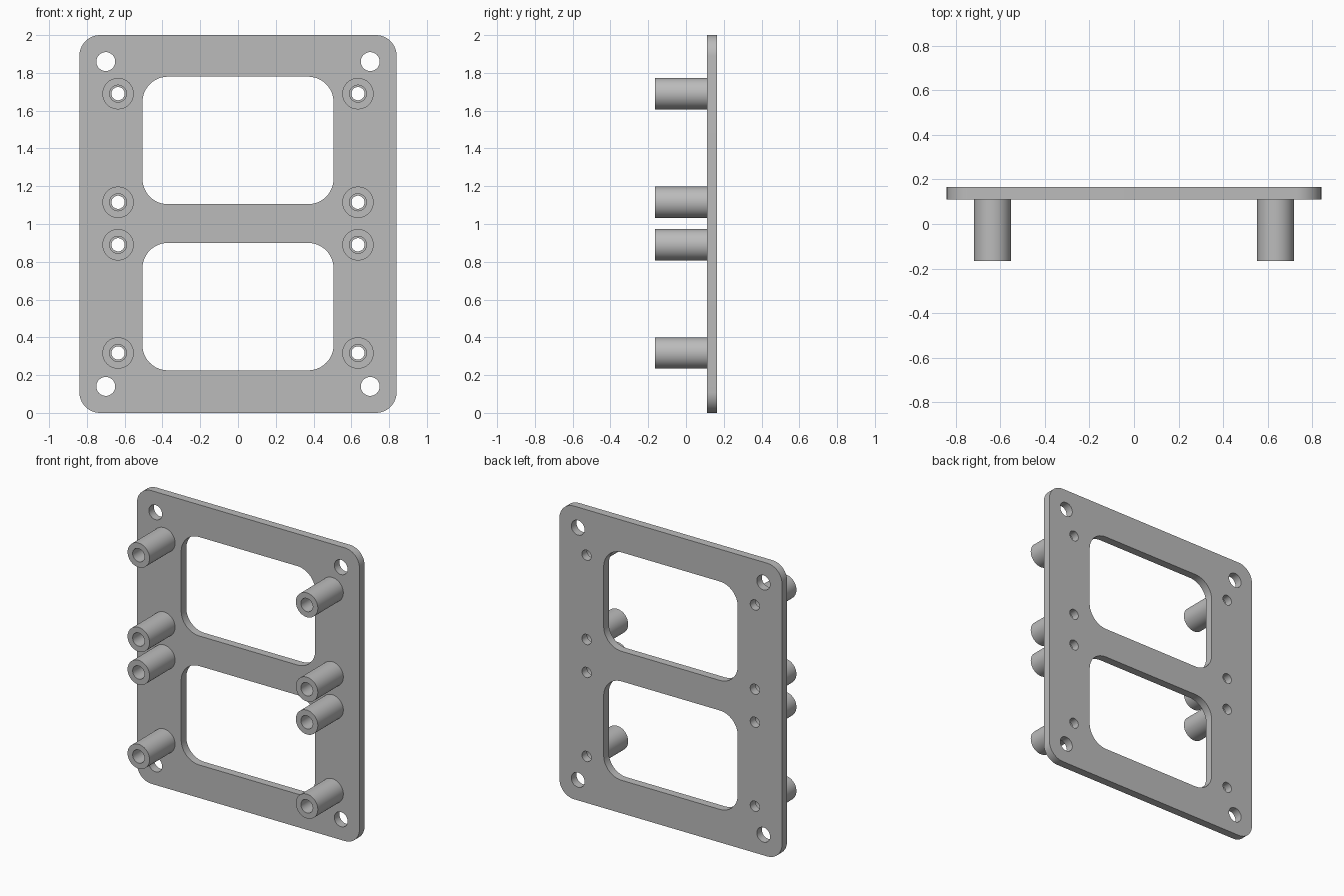
import bpy, bmesh, math
from mathutils import Matrix

cube = bpy.data.objects.get("Cube")
if cube:
    bpy.data.objects.remove(cube, do_unlink=True)

BACK, FACE, TIP = 0.165, 0.11, -0.165      # y of plate back, plate front, standoff ends
POST_X, POST_Z = 0.635, (0.317, 0.89, 1.115, 1.69)
BOLT_X, BOLT_Z = 0.70, (0.14, 1.86)

grey = bpy.data.materials.new("grey")
grey.use_nodes = True
colour = (0.5, 0.5, 0.5, 1)
grey.diffuse_color = colour
grey.node_tree.nodes["Principled BSDF"].inputs["Base Color"].default_value = colour


def finish(ob):
    ob.data.materials.clear()
    ob.data.materials.append(grey)
    bpy.ops.object.select_all(action='DESELECT')
    ob.select_set(True)
    bpy.context.view_layer.objects.active = ob
    bpy.ops.object.shade_smooth_by_angle(angle=math.radians(30))


def rounded_rect(half_x, z0, z1, r, steps=12):
    """Outline of a rectangle with rounded corners, centred on x = 0."""
    corners = [(half_x - r, z1 - r), (r - half_x, z1 - r),
               (r - half_x, z0 + r), (half_x - r, z0 + r)]
    return [(cx + r * math.cos(a), cz + r * math.sin(a))
            for q, (cx, cz) in enumerate(corners)
            for a in [(q + i / steps) * math.pi / 2 for i in range(steps + 1)]]


def circle(x, z, r, n=48):
    return [(x + r * math.cos(i * math.tau / n), z + r * math.sin(i * math.tau / n))
            for i in range(n)]


# Plate with two windows, corner bolt holes and screw holes
loops = [rounded_rect(0.84, 0, 2, 0.11),
         rounded_rect(0.506, 0.225, 0.9, 0.135),
         rounded_rect(0.506, 1.105, 1.78, 0.135)]
for s in (-1, 1):
    loops += [circle(s * BOLT_X, z, 0.05) for z in BOLT_Z]
    loops += [circle(s * POST_X, z, 0.035) for z in POST_Z]

outline = bpy.data.curves.new("plate_outline", 'CURVE')
outline.dimensions = '2D'
outline.fill_mode = 'BOTH'
outline.extrude = (BACK - FACE) / 2
for pts in loops:
    spline = outline.splines.new('POLY')
    spline.points.add(len(pts) - 1)
    for p, (x, z) in zip(spline.points, pts):
        p.co = (x, z, 0, 1)
    spline.use_cyclic_u = True
plate = bpy.data.objects.new("plate", outline)
bpy.context.collection.objects.link(plate)
bpy.ops.object.select_all(action='DESELECT')
plate.select_set(True)
bpy.context.view_layer.objects.active = plate
bpy.ops.object.convert(target='MESH')
plate = bpy.context.view_layer.objects.active

bm = bmesh.new()
bm.from_mesh(plate.data)
bmesh.ops.transform(bm, verts=bm.verts, matrix=Matrix.Translation(
    (0, (BACK + FACE) / 2, 0)) @ Matrix.Rotation(math.pi / 2, 4, 'X'))
bmesh.ops.remove_doubles(bm, verts=bm.verts, dist=0.0002)
bmesh.ops.recalc_face_normals(bm, faces=bm.faces)
bm.to_mesh(plate.data)
bm.free()
finish(plate)

# Hollow standoff, turned around the y axis
bm = bmesh.new()
profile = [(0.045, FACE), (0.045, TIP), (0.083, TIP), (0.083, FACE)]
verts = [bm.verts.new((r, y, 0)) for r, y in profile]
edges = [bm.edges.new((verts[i], verts[(i + 1) % 4])) for i in range(4)]
bmesh.ops.spin(bm, geom=verts + edges, cent=(0, 0, 0), axis=(0, 1, 0),
               angle=math.tau, steps=48, use_merge=True)
bmesh.ops.remove_doubles(bm, verts=bm.verts, dist=0.0002)
bmesh.ops.recalc_face_normals(bm, faces=bm.faces)
post_mesh = bpy.data.meshes.new("standoff")
bm.to_mesh(post_mesh)
bm.free()

for side, s in (("right", -1), ("left", 1)):
    for i, z in enumerate(POST_Z, 1):
        post = bpy.data.objects.new(f"standoff_{side}_{i}", post_mesh)
        post.location = (s * POST_X, 0, z)
        bpy.context.collection.objects.link(post)
        finish(post)
